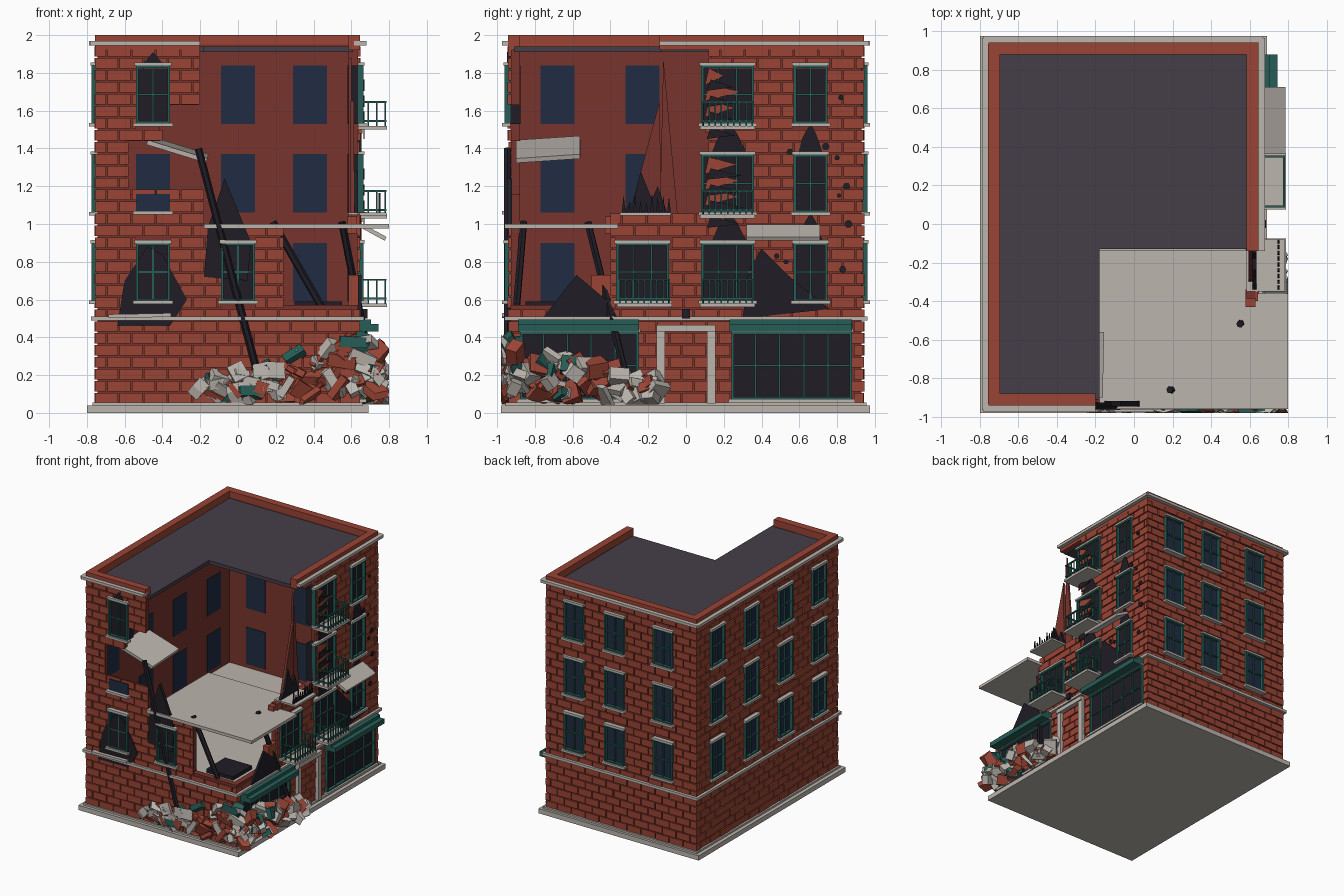
import bpy, bmesh, math, random
from mathutils import Vector, Matrix, Euler

if "Cube" in bpy.data.objects:
    bpy.data.objects.remove(bpy.data.objects["Cube"])

random.seed(7)
COL = dict(brick=(.32, .058, .035), inner=(.19, .034, .025), stone=(.5, .46, .42), teal=(.02, .11, .095),
           dark=(.014, .012, .018), glass=(.014, .025, .055), roof=(.06, .048, .066))
MATS, PARTS = {}, {}
for k, c in COL.items():
    MATS[k] = bpy.data.materials.new(k)
    MATS[k].diffuse_color = (*c, 1)


def part(name, mat):
    return PARTS.setdefault(name, (bmesh.new(), mat))[0]


def box(bm, x0, x1, y0, y1, z0, z1):
    m = Matrix.Translation(((x0+x1)/2, (y0+y1)/2, (z0+z1)/2)) @ Matrix.Diagonal((abs(x1-x0), abs(y1-y0), abs(z1-z0), 1))
    bmesh.ops.create_cube(bm, size=1, matrix=m)


def tilted(bm, loc, size, rot):
    m = Matrix.Translation(loc) @ Euler(rot).to_matrix().to_4x4() @ Matrix.Diagonal((*size, 1))
    return bmesh.ops.create_cube(bm, size=1, matrix=m)['verts']


# Facade coordinates: u along the wall, z up, d outward
def P(face, u, z, d):
    return {'front': (u, -.93-d, z), 'back': (u, .93+d, z), 'left': (-.745-d, u, z), 'right': (.635+d, u, z)}[face]


def fbox(bm, face, u0, u1, z0, z1, d0, d1):
    a, b = P(face, u0, z0, d0), P(face, u1, z1, d1)
    box(bm, a[0], b[0], a[1], b[1], a[2], b[2])


def fpoly(bm, face, pts, d0, d1):
    f = bm.faces.new([bm.verts.new(P(face, u, z, d0)) for u, z in pts])
    r = bmesh.ops.extrude_face_region(bm, geom=[f])
    mv = Vector(P(face, 0, 0, d1)) - Vector(P(face, 0, 0, d0))
    bmesh.ops.translate(bm, vec=mv, verts=[v for v in r['geom'] if isinstance(v, bmesh.types.BMVert)])


# Standing wall zones (u0, u1, z0, z1); front and right are broken away
ZONES = dict(
    back=[(-.757, .647, .05, 1.95)], left=[(-.93, .93, .05, 1.95)],
    front=[(-.757, .647, .05, .57), (-.757, .24, .57, .98), (-.757, -.18, .98, 1.16), (-.757, -.58, 1.16, 1.44),
           (-.757, -.4, 1.44, 1.63), (-.757, -.2, 1.63, 1.95)],
    right=[(-.93, .93, .05, .57), (-.4, .93, .57, 1.05), (.12, .93, 1.05, 1.95)])
HOLES = {f: [] for f in ZONES}
LEVELS = (.59, 1.06, 1.53)


def window(face, u, z, w=.18, h=.31, pane='glass', cols=2):
    a, b, t = u-w/2, u+w/2, z+h
    HOLES[face].append((a, b, z, t))
    fbox(part('window_panes_'+pane, pane), face, a, b, z, t, -.055, .006)
    bm = part('window_frames', 'teal')
    for e in (a, b-.014):
        fbox(bm, face, e, e+.014, z, t, 0, .03)
    for e in (z, t-.014):
        fbox(bm, face, a, b, e, e+.014, 0, .03)
    for i in range(1, cols):
        c = a+w*i/cols
        fbox(bm, face, c-.005, c+.005, z, t, 0, .018)
    fbox(bm, face, a, b, z+h*.5-.005, z+h*.5+.005, 0, .018)
    st = part('sills_and_lintels', 'stone')
    fbox(st, face, a-.015, b+.015, z-.014, z+.004, 0, .045)
    fbox(st, face, a-.008, b+.008, t-.002, t+.014, 0, .035)


def balcony(y, z):
    fbox(part('balcony_slabs', 'stone'), 'right', y-.145, y+.145, z-.02, z, 0, .155)
    bm = part('balcony_railings', 'teal')
    for e in (z+.02, z+.12):
        fbox(bm, 'right', y-.135, y+.135, e, e+.01, .138, .15)
        for s in (-.135, .125):
            fbox(bm, 'right', y+s, y+s+.01, e, e+.01, .03, .15)
    for i in range(9):
        c = y-.131+i*.0328
        fbox(bm, 'right', c-.004, c+.004, z, z+.12, .14, .148)
    for s in (-.13, .13):
        for d in (.05, .095):
            fbox(bm, 'right', y+s-.004, y+s+.004, z, z+.12, d, d+.008)


# Windows on every side
for z in LEVELS:
    for x in (-.45, 0, .38):
        window('back', x, z)
    for y in (-.68, -.23, .22, .67):
        window('left', y, z)
    window('right', .66, z, pane='dark')
    window('right', .22, z, w=.28, pane='dark', cols=3)
    balcony(.22, z-.01)
window('right', -.23, .59, w=.28, pane='dark', cols=3)
balcony(-.22, .58)
fbox(part('balcony_slabs', 'stone'), 'right', -.35, -.08, 1.045, 1.06, -.05, .15)
for x, z in ((-.45, .59), (0, .59), (-.45, 1.53)):
    window('front', x, z, pane='dark')
fbox(part('window_panes_glass', 'glass'), 'front', -.54, -.36, 1.07, 1.16, -.05, .016)
fbox(part('sills_and_lintels', 'stone'), 'front', -.555, -.345, 1.05, 1.07, 0, .045)

# Shop fronts, sign boards and bricked doorway
for a, b in ((.24, .88), (-.88, -.25)):
    window('right', (a+b)/2, .07, w=b-a, h=.36, pane='dark', cols=5)
    fpoly(part('shop_awnings', 'teal'), 'right', [(a-.01, .43), (b, .43), (b, .47), (a-.01, .47)], 0, .11)
    fpoly(part('shop_awnings', 'teal'), 'right', [(a-.01, .47), (b, .47), (b, .495), (a-.01, .495)], 0, .07)
st = part('door_surround', 'stone')
for a, b in ((-.155, -.11), (.11, .155)):
    fbox(st, 'right', a, b, .05, .43, 0, .035)
fbox(st, 'right', -.155, .155, .43, .465, 0, .045)
fbox(part('door_lamp', 'dark'), 'right', -.02, .02, .5, .55, 0, .05)

# Walls and raised brickwork
H, L, G = .0633, .13, .008
for face, zones in ZONES.items():
    for u0, u1, z0, z1 in zones:
        fbox(part('wall_shell', 'inner'), face, u0+.012, u1-.012, z0, z1, -.05, 0)
    bm = part(face+'_bricks', 'brick')
    for r in range(30):
        za, zb = .05+r*H, .05+(r+1)*H-G
        zm = (za+zb)/2
        for u0, u1, z0, z1 in zones:
            if not z0 <= zm < z1:
                continue
            u = u0-(r % 2)*L/2
            while u < u1:
                spans = [(max(u, u0), min(u+L-G, u1))]
                for a, b, c, d in HOLES[face]:
                    if c-.01 < zm < d+.01:
                        spans = [s for p, q in spans for s in ((p, min(q, a)), (max(p, b), q))]
                for p, q in spans:
                    if q-p > .012:
                        fbox(bm, face, p, q, za, zb, -.005, random.uniform(.008, .015))
                u += L

# Base, string course, cornice, parapet
box(part('base_plinth', 'stone'), -.8, .69, -.98, .975, 0, .04)
box(part('base_plinth', 'stone'), -.77, .66, -.955, .955, .04, .055)
ends = dict(front=(-.78, -.2), back=(-.78, .67), left=(-.965, .965), right=(-.14, .965))
for face, (a, b) in ends.items():
    full = (-.775, .665) if face in ('front', 'back') else (-.96, .96)
    fbox(part('string_course', 'stone'), face, *full, .488, .51, -.02, .032)
    fbox(part('cornice', 'stone'), face, a, b, 1.945, 1.968, -.02, .045)
    k = .025 if face in ('front', 'back') else .03
    fbox(part('parapet', 'brick'), face, a+(k if a < -.5 else 0), b-(k if b > .5 else 0), 1.92, 2.0, -.05, .012)

# L-shaped roof and the exposed floors
box(part('roof', 'roof'), -.72, -.18, -.91, .91, 1.91, 1.94)
box(part('roof', 'roof'), -.18, .61, -.13, .91, 1.91, 1.94)
box(part('first_floor', 'stone'), -.72, .61, -.91, .91, .53, .56)
box(part('broken_floor_slab', 'stone'), -.18, .63, -.96, -.135, .975, 1.0)
box(part('broken_floor_slab', 'stone'), .63, .8, -.96, -.36, .975, 1.0)
box(part('floor_debris', 'dark'), .3, .55, -.85, -.6, .56, .59)
tilted(part('hanging_slabs', 'stone'), (-.32, -.73, 1.395), (.33, .34, .025), (.07, .3, 0))
tilted(part('hanging_slabs', 'stone'), (.72, .515, .955), (.14, .39, .022), (0, .5, 0))
tilted(part('hanging_slabs', 'stone'), (-.52, -.95, .515), (.33, .05, .02), (0, -.02, .0))
box(part('loose_bricks', 'brick'), .58, .63, -.43, -.34, .95, 1.04)
fbox(part('loose_bricks', 'brick'), 'right', -.5, -.38, .57, .73, -.05, 0)

# Charred beams
for a, b in (((-.21, -.945, 1.4), (.1, -.945, .22)), ((.185, -.86, 1.01), (.46, -.9, .53)), ((.55, -.52, 1.01), (.71, -.32, .2))):
    a, b = Vector(a), Vector(b)
    m = Matrix.Translation((a+b)/2) @ (b-a).to_track_quat('Z', 'Y').to_matrix().to_4x4()
    bmesh.ops.create_cone(part('charred_beams', 'dark'), cap_ends=True, segments=6, radius1=.02, radius2=.02,
                          depth=(b-a).length, matrix=m)

# Soot marks around openings
soot = part('soot_marks', 'dark')
for pts in ([(-.64, .46), (-.36, .46), (-.27, .6), (-.4, .84), (-.48, .88), (-.6, .7)],
            [(-.18, .72), (.05, .7), (.07, .9), (-.07, 1.24), (-.16, .98)],
            [(-.51, 1.84), (-.39, 1.84), (-.45, 1.91)]):
    fpoly(soot, 'front', pts, -.01, .017)
for z in LEVELS[:2]:
    for y, w in ((.23, .1), (.66, .07)):
        fpoly(soot, 'right', [(y-w, z+.3), (y+w, z+.3), (y+w*.4, z+.42), (y, z+.47), (y-w*.6, z+.4)], 0, .018)
fpoly(soot, 'right', [(.3, .5), (.76, .55), (.55, .72), (.4, .87), (.33, .75)], 0, .018)
fpoly(soot, 'right', [(-.76, .5), (-.36, .5), (-.4, .58), (-.58, .73)], 0, .018)
# Bullet pits
for y, z in ((.82, 1.67), (.55, 1.38), (.74, 1.41), (.8, 1.35), (.85, 1.2), (.81, 1.15), (.48, .83), (.53, .8), (.83, .76), (.86, 1.0)):
    r = random.uniform(.012, .022)
    fpoly(soot, 'right', [(y+r*math.cos(i*math.pi/3), z+r*math.sin(i*math.pi/3)) for i in range(6)], 0, .019)

# Torn wall spikes and jagged window teeth
sp = part('wall_spikes', 'inner')
fpoly(sp, 'right', [(-.3, 1.05), (-.13, 1.05), (-.14, 1.65)], -.04, -.02)
fpoly(sp, 'right', [(-.14, 1.0), (-.04, 1.0), (-.12, 1.88)], -.05, -.035)
fpoly(soot, 'right', [(-.34, 1.06), (-.1, 1.06), (-.15, 1.2), (-.18, 1.13), (-.24, 1.28), (-.28, 1.12)], -.02, .0)
for i in range(9):
    y = -.34+i*.03
    fpoly(soot, 'right', [(y, 1.06), (y+.02, 1.06), (y+.01, 1.1+random.random()*.07)], .11, .12)
for z in LEVELS[1:]:
    for i in range(4):
        q = z+i*.085
        fpoly(part('jagged_edges', 'brick'), 'right', [(.1, q-.05), (.12, q+.04), (.2+random.random()*.1, q)], .0, .025)
        fpoly(soot, 'right', [(.11, q-.08), (.13, q-.02), (.24+random.random()*.1, q-.06)], .03, .036)

# Rubble heap wrapped round the broken corner
for i in range(125):
    t = random.random()
    if i % 2:
        x, y = -.22+.95*t, random.uniform(-.97, -.9)
        top = .17+.26*min(t*1.25, 1)
    else:
        x, y = random.uniform(.64, .75), -.93+.78*t
        top = .38-.2*t
    z = .08+max(0, top-.1)*random.random()
    mat = random.choice(('brick', 'stone', 'teal', 'brick', 'stone'))
    s = [random.uniform(.06, .15), random.uniform(.05, .13), random.uniform(.025, .09)]
    for v in tilted(part('rubble_'+mat, mat), (x, y, z), s, [random.uniform(-1, 1) for _ in range(3)]):
        v.co.x, v.co.y, v.co.z = min(v.co.x, .8), max(v.co.y, -.98), max(v.co.z, .045)

# Turn the collected geometry into objects
for name, (bm, mat) in PARTS.items():
    bmesh.ops.recalc_face_normals(bm, faces=bm.faces)
    me = bpy.data.meshes.new(name)
    bm.to_mesh(me)
    bm.free()
    me.materials.append(MATS[mat])
    bpy.context.collection.objects.link(bpy.data.objects.new(name, me))

for m in bpy.data.materials:
    if m.users and not m.is_grease_pencil:
        m.use_nodes = True
        m.node_tree.nodes["Principled BSDF"].inputs["Base Color"].default_value = m.diffuse_color
